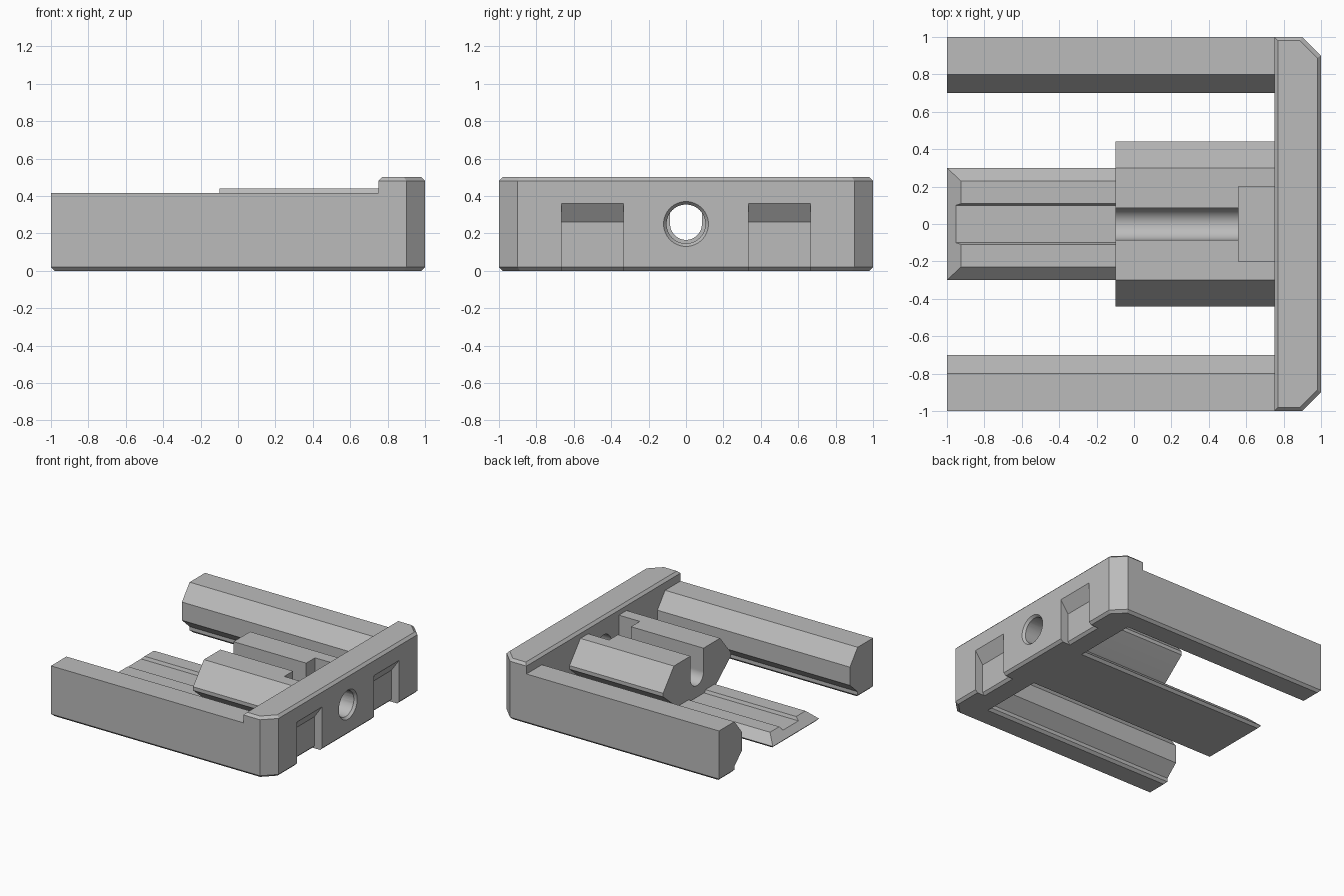
import bpy, bmesh, math
from mathutils import Matrix

cube = bpy.data.objects.get("Cube")
if cube:
    bpy.data.objects.remove(cube, do_unlink=True)

grey = bpy.data.materials.new("plain grey")
grey.use_nodes = True
grey.diffuse_color = (0.5, 0.5, 0.5, 1)
grey.node_tree.nodes["Principled BSDF"].inputs["Base Color"].default_value = (0.5, 0.5, 0.5, 1)


def finish(name, bm):
    bmesh.ops.recalc_face_normals(bm, faces=bm.faces)
    mesh = bpy.data.meshes.new(name)
    bm.to_mesh(mesh)
    bm.free()
    mesh.materials.append(grey)
    obj = bpy.data.objects.new(name, mesh)
    bpy.context.collection.objects.link(obj)
    return obj


def loft(name, rings):
    """Skin a stack of (height, outline) sections and cap both ends."""
    bm = bmesh.new()
    loops = [[bm.verts.new((x, y, z)) for x, y in outline] for z, outline in rings]
    n = len(loops[0])
    for low, high in zip(loops, loops[1:]):
        for i in range(n):
            j = (i + 1) % n
            bm.faces.new((low[i], low[j], high[j], high[i]))
    bm.faces.new(loops[0][::-1])
    bm.faces.new(loops[-1])
    return finish(name, bm)


def rect(x0, x1, y0, y1):
    return [(x0, y0), (x1, y0), (x1, y1), (x0, y1)]


def rod(name, x0, x1, r0, r1):
    """Round cutter along x at the bore height."""
    bm = bmesh.new()
    place = Matrix.Translation(((x0 + x1) / 2, 0, BORE_Z)) @ Matrix.Rotation(math.pi / 2, 4, 'Y')
    bmesh.ops.create_cone(bm, cap_ends=True, segments=48, radius1=r0, radius2=r1,
                          depth=x1 - x0, matrix=place)
    return finish(name, bm)


def cut(obj, cutters):
    bpy.context.view_layer.objects.active = obj
    for cutter in cutters:
        cutter.hide_render = True
        mod = obj.modifiers.new("cut", 'BOOLEAN')
        mod.operation = 'DIFFERENCE'
        mod.solver = 'EXACT'
        mod.object = cutter
        bpy.ops.object.modifier_apply(modifier=mod.name)
        bpy.data.objects.remove(cutter, do_unlink=True)


def smooth(obj):
    bpy.ops.object.select_all(action='DESELECT')
    obj.select_set(True)
    bpy.context.view_layer.objects.active = obj
    bpy.ops.object.shade_smooth_by_angle(angle=math.radians(25))


BORE_Z = 0.25
INNER = 0.75      # inner face of the end plate
EDGE = 0.02       # small edge chamfer


# End plate with chamfered corners and rims
def plate_outline(inset, back):
    x, y, c = 1 - inset, 1 - inset, 0.1 - inset * 0.4
    return [(back, -y), (x - c, -y), (x, c - y), (x, y - c), (x - c, y), (back, y)]


plate = loft("end_plate", [(0, plate_outline(EDGE, INNER)),
                           (EDGE, plate_outline(0, INNER)),
                           (0.48, plate_outline(0, INNER)),
                           (0.5, plate_outline(EDGE, INNER + EDGE))])

# Latch notches and countersunk bore in the plate
notch = [(-0.1, 0.91), (0, 0.91), (EDGE, 0.93), (0.26, 0.93), (0.36, 1.0)]
cutters = [loft("notch_cutter", [(z, rect(x, 1.1, s * 0.5 - 0.165, s * 0.5 + 0.165))
                                 for z, x in notch]) for s in (-1, 1)]
cutters += [rod("bore_cutter", 0.7, 1.1, 0.104, 0.104),
            rod("countersink_cutter", 0.98, 1.02, 0.104, 0.136)]
cut(plate, cutters)
smooth(plate)

# Side rails: height, inner edge, outer edge, end position
rail = [(0, 0.82, 0.98, -0.98), (EDGE, 0.8, 1, -1), (0.05, 0.8, 1, -1),
        (0.14, 0.7, 1, -1), (0.29, 0.7, 1, -1), (0.415, 0.8, 1, -1)]
for side, s in (("left", 1), ("right", -1)):
    loft(f"{side}_rail", [(z, rect(end, INNER, s * a, s * b)) for z, a, b, end in rail])

# Flat tongue with bevelled rim and a shallow central groove
tongue = loft("tongue", [(z, rect(end, INNER, -w, w)) for z, w, end in
                         ((0, 0.28, -0.98), (EDGE, 0.3, -1), (0.09, 0.23, -0.925))])
cut(tongue, [loft("groove_cutter", [(0.065, rect(-1.1, -0.05, -0.1, 0.1)),
                                    (0.12, rect(-1.1, -0.05, -0.12, 0.12))])])

# Clamp block with a round-bottomed slot and a nut pocket
block = loft("clamp_block", [(z, rect(-0.1, INNER, -w, w)) for z, w in
                             ((0.07, 0.23), (0.09, 0.26), (0.24, 0.44),
                              (0.27, 0.44), (0.44, 0.3))])
R = 0.085
cut(block, [rod("slot_round_cutter", -0.2, 0.6, R, R),
            loft("slot_open_cutter", [(z, rect(-0.2, 0.6, -R, R)) for z in (BORE_Z, 0.6)]),
            loft("pocket_cutter", [(z, rect(0.56, 0.9, -0.2, 0.2)) for z in (0.1, 0.6)])])
smooth(block)
